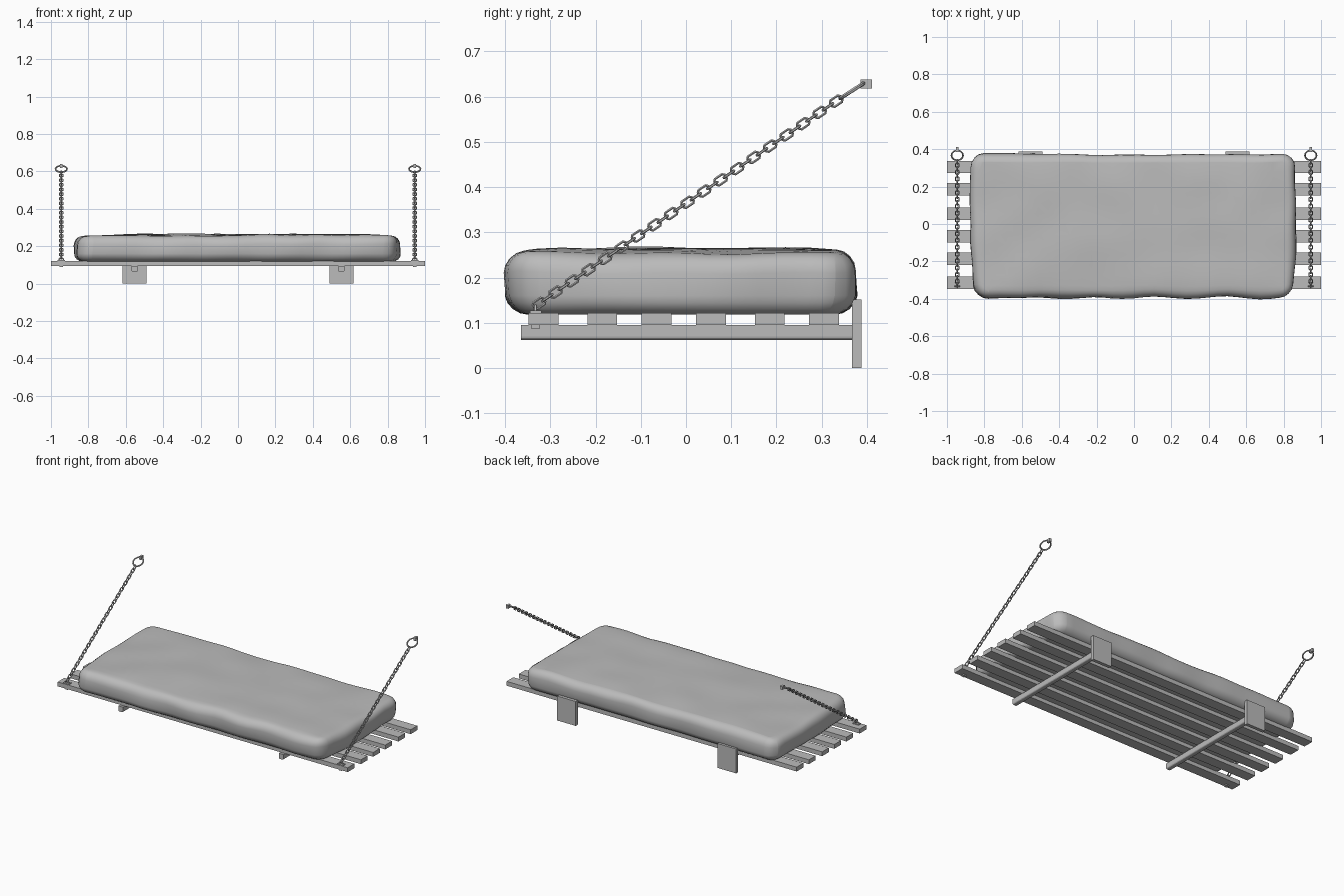
import bpy, bmesh, math
from mathutils import Vector, noise

cube = bpy.data.objects.get("Cube")
if cube:
    bpy.data.objects.remove(cube, do_unlink=True)

grey = bpy.data.materials.new("plain_grey")
grey.use_nodes = True
color = (0.5, 0.5, 0.5, 1)
grey.diffuse_color = color
grey.node_tree.nodes["Principled BSDF"].inputs["Base Color"].default_value = color


def add_object(name, data):
    obj = bpy.data.objects.new(name, data)
    bpy.context.collection.objects.link(obj)
    data.materials.append(grey)
    return obj


def box_bmesh(low, high):
    bm = bmesh.new()
    bmesh.ops.create_cube(bm, size=1)
    low, high = Vector(low), Vector(high)
    bmesh.ops.scale(bm, vec=high - low, verts=bm.verts)
    bmesh.ops.translate(bm, vec=(low + high) / 2, verts=bm.verts)
    return bm


def finish(name, bm):
    mesh = bpy.data.meshes.new(name)
    bm.to_mesh(mesh)
    bm.free()
    return add_object(name, mesh)


def box(name, low, high):
    return finish(name, box_bmesh(low, high))


def wire(name, loops, radius, cyclic=True):
    """Round wire along one or more point loops."""
    curve = bpy.data.curves.new(name, "CURVE")
    curve.dimensions = "3D"
    curve.bevel_depth = radius
    curve.bevel_resolution = 1
    curve.use_fill_caps = True
    for points in loops:
        spline = curve.splines.new("POLY")
        spline.points.add(len(points) - 1)
        for p, co in zip(spline.points, points):
            p.co = (*co, 1)
        spline.use_cyclic_u = cyclic
        spline.use_smooth = False
    return add_object(name, curve)


# Slats
for i, y in enumerate((-0.315, -0.185, -0.065, 0.055, 0.185, 0.305)):
    box(f"slat_{i + 1}", (-1, y - 0.033, 0.095), (1, y + 0.033, 0.122))

# Support bars and wall plates
for side, s in (("left", 1), ("right", -1)):
    x = s * 0.553
    bm = box_bmesh((x - 0.016, -0.365, 0.062), (x + 0.016, 0.37, 0.095))
    long_edges = [e for e in bm.edges
                  if abs(e.verts[0].co.y - e.verts[1].co.y) > 0.5
                  and e.verts[0].co.z < 0.08]
    bmesh.ops.bevel(bm, geom=long_edges, offset=0.008, segments=3,
                    profile=0.5, affect="EDGES")
    finish(f"{side}_support_bar", bm)
    box(f"{side}_wall_plate", (x - 0.064, 0.367, 0), (x + 0.064, 0.388, 0.152))

# Mattress: rounded block, sliced into loops and made lumpy
bm = box_bmesh((-0.873, -0.395, 0.118), (0.865, 0.373, 0.263))
upright = [e for e in bm.edges if abs(e.verts[0].co.z - e.verts[1].co.z) > 0.1]
bmesh.ops.bevel(bm, geom=upright, offset=0.07, segments=4, profile=0.5, affect="EDGES")
rims = [e for e in bm.edges if abs(e.verts[0].co.z - e.verts[1].co.z) < 0.01]
bmesh.ops.bevel(bm, geom=rims, offset=0.042, segments=4, profile=0.5, affect="EDGES")
for axis, reach, count in ((0, 0.8, 28), (1, 0.33, 12)):
    for i in range(count + 1):
        spot, normal = Vector(), Vector()
        spot[axis] = -reach + 2 * reach * i / count
        normal[axis] = 1
        bmesh.ops.bisect_plane(bm, geom=bm.verts[:] + bm.edges[:] + bm.faces[:],
                               plane_co=spot, plane_no=normal)
for v in bm.verts:
    x, y, z = v.co
    lump = noise.noise_vector(Vector((x * 5, y * 5, z * 4)))
    rim = max(abs(x) / 0.87, abs(y) / 0.39) ** 6
    v.co.x += 0.016 * lump.x * rim
    v.co.y += 0.013 * lump.y * rim
    if z > 0.19:
        v.co.z += 0.008 * lump.z - 0.012 * rim
    # Slight taper towards the front and the underside
    v.co.x *= 1 - 0.03 * max(0, -y / 0.4) ** 2
    if z < 0.16:
        v.co.y *= 1 - (0.16 - z) * 0.5
bmesh.ops.recalc_face_normals(bm, faces=bm.faces)
mattress = finish("mattress", bm)
bpy.ops.object.select_all(action="DESELECT")
mattress.select_set(True)
bpy.context.view_layer.objects.active = mattress
bpy.ops.object.shade_smooth_by_angle(angle=math.radians(50))

# Chains with wall rings and slat anchors
start, end = Vector((0, -0.325, 0.143)), Vector((0, 0.332, 0.590))
along = (end - start).normalized()
across = Vector((1, 0, 0))
upward = across.cross(along)
LINKS = 37
half_straight, half_width, corner = 0.0135, 0.0085, 0.004
outline = []
for a, b in ((1, 1), (-1, 1), (-1, -1), (1, -1)):
    cuts = [(a * half_straight, b * (half_width - corner)),
            (a * (half_straight - corner), b * half_width)]
    outline += cuts if a * b > 0 else cuts[::-1]

for side, s in (("left", 1), ("right", -1)):
    base = Vector((s * 0.945, 0, 0))
    loops = []
    for i in range(LINKS):
        centre = base + start.lerp(end, i / (LINKS - 1))
        wide = across if i % 2 else upward
        loops.append([centre + along * u + wide * w for u, w in outline])
    wire(f"{side}_chain", loops, 0.0032)

    # Ring lying in the slope of the chain
    hub = base + Vector((0, 0.367, 0.613))
    slope = Vector((0, 0.84, 0.54))
    ring = [hub + 0.031 * (across * math.cos(t) + slope * math.sin(t))
            for t in (math.tau * k / 20 for k in range(20))]
    wire(f"{side}_wall_ring", [ring], 0.0045)
    x = base.x
    box(f"{side}_wall_pin", (x - 0.007, 0.386, 0.618), (x + 0.007, 0.411, 0.638))

    # Staple through the front slat
    arch = [base + Vector((0.013 * math.cos(t), -0.333, 0.124 + 0.013 * math.sin(t)))
            for t in (math.pi * k / 6 for k in range(7))]
    wire(f"{side}_slat_staple", [arch], 0.004, cyclic=False)
    box(f"{side}_anchor_plate", (x - 0.02, -0.345, 0.121), (x + 0.02, -0.32, 0.127))
    box(f"{side}_anchor_nut", (x - 0.01, -0.343, 0.088), (x + 0.01, -0.323, 0.096))
